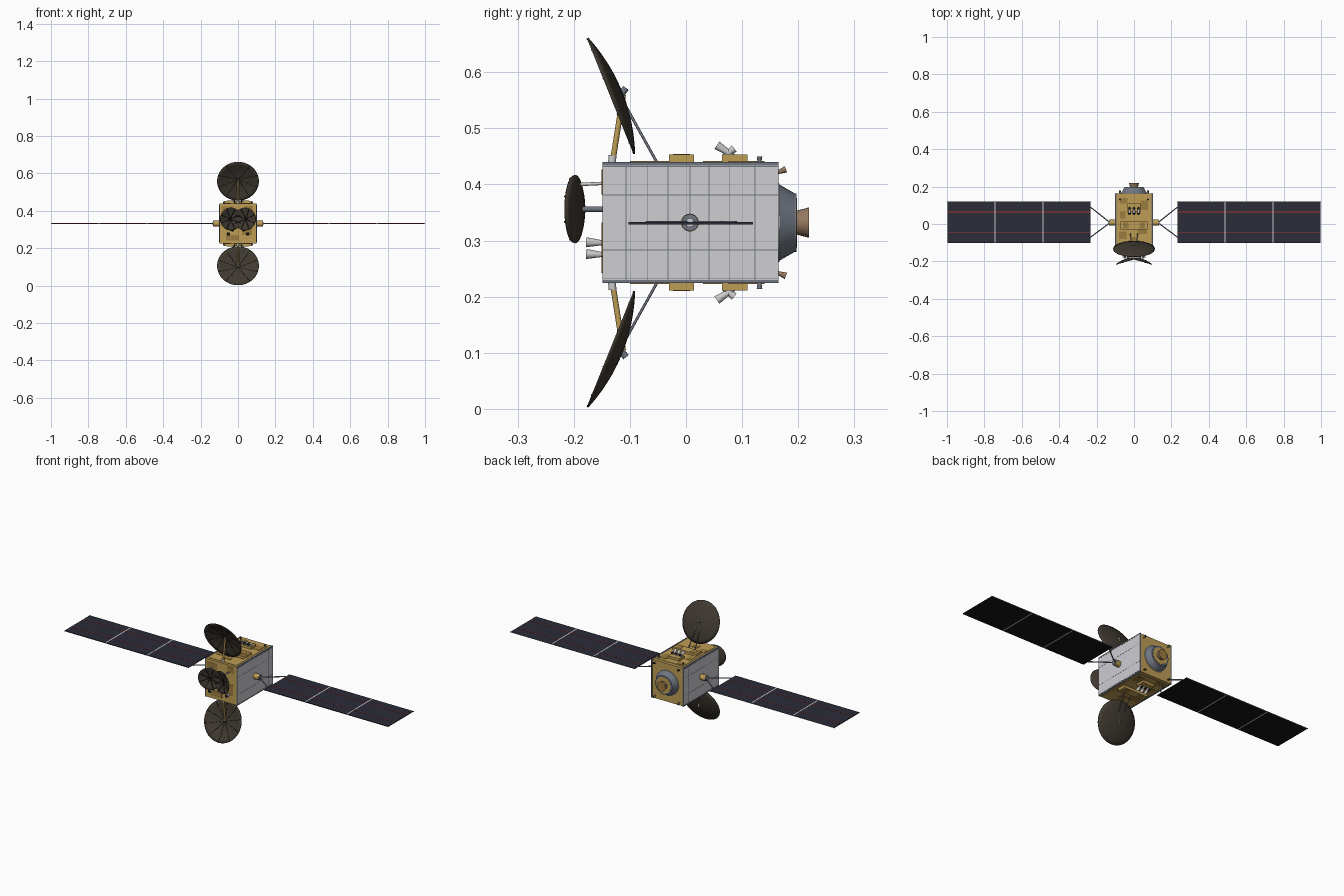
import bpy, bmesh, math
from mathutils import Vector

if "Cube" in bpy.data.objects:
    bpy.data.objects.remove(bpy.data.objects["Cube"], do_unlink=True)


def material(name, r, g, b):
    m = bpy.data.materials.new(name)
    m.use_nodes = True
    m.diffuse_color = (r, g, b, 1)
    m.node_tree.nodes["Principled BSDF"].inputs["Base Color"].default_value = (r, g, b, 1)
    return m


GOLD = material("gold foil", .52, .34, .09)
BRONZE = material("dark gold foil", .33, .2, .05)
PANEL = material("pale grey radiator", .62, .62, .65)
STEEL = material("blue grey metal", .16, .18, .22)
CELL = material("solar cell navy", .025, .025, .04)
BLACK = material("black", .008, .008, .008)
DISH = material("dark brown mesh", .05, .041, .03)
NOZZLE = material("nozzle brown", .3, .19, .12)
SILVER = material("silver", .6, .6, .6)
RED = material("red", .4, .04, .04)

ZC = .332  # height of the body axis


def finish(name, bm, *mats):
    me = bpy.data.meshes.new(name)
    bm.to_mesh(me)
    bm.free()
    for m in mats:
        me.materials.append(m)
    ob = bpy.data.objects.new(name, me)
    bpy.context.collection.objects.link(ob)
    return ob


def box(name, centre, size, *mats, rule=None):
    bm = bmesh.new()
    bmesh.ops.create_cube(bm, size=1)
    for v in bm.verts:
        v.co = Vector(a * b + c for a, b, c in zip(v.co, size, centre))
    bm.normal_update()
    if rule:
        for f in bm.faces:
            f.material_index = rule(f)
    return finish(name, bm, *mats)


def rod(name, a, b, r1, mat, r2=None, sides=12, mouth=None):
    """Round bar or cone from a to b, with an optional coloured end disc."""
    a, b = Vector(a), Vector(b)
    d = b - a
    bm = bmesh.new()
    bmesh.ops.create_cone(bm, cap_ends=True, segments=sides, radius1=r1,
                          radius2=r1 if r2 is None else r2, depth=d.length)
    bm.normal_update()
    for f in bm.faces:
        f.smooth = len(f.verts) == 4
        f.material_index = int(f.normal.z > .95 and mouth is not None)
    turn = d.to_track_quat('Z', 'Y')
    for v in bm.verts:
        v.co = turn @ v.co + (a + b) / 2
    return finish(name, bm, *([mat, mouth] if mouth else [mat]))


def dish(name, centre, facing, radius, depth, ribs, rib_size):
    """Parabolic reflector with raised radial ribs on its hollow side."""
    centre = Vector(centre)
    turn = Vector(facing).to_track_quat('Z', 'Y')

    def point(t, ang, lift=0):
        p = Vector((radius * t * math.cos(ang), radius * t * math.sin(ang), depth * (t * t - 1) + lift))
        return turn @ p + centre
    bm = bmesh.new()
    n, rings = 40, 6
    hub = bm.verts.new(point(0, 0))
    prev = None
    for i in range(1, rings + 1):
        ring = [bm.verts.new(point(i / rings, math.tau * k / n)) for k in range(n)]
        for k in range(n):
            j = (k + 1) % n
            bm.faces.new([prev[k], ring[k], ring[j], prev[j]] if prev else [hub, ring[k], ring[j]])
        prev = ring
    for f in bm.faces:
        f.smooth = True
    ob = finish(name, bm, DISH)
    mod = ob.modifiers.new("shell", 'SOLIDIFY')
    mod.thickness = .003
    mod.offset = -1
    # ribs as bevelled curves
    cu = bpy.data.curves.new(name + "_ribs", 'CURVE')
    cu.dimensions = '3D'
    cu.bevel_depth = rib_size
    cu.bevel_resolution = 1
    for k in range(ribs):
        sp = cu.splines.new('POLY')
        sp.points.add(rings)
        for i, p in enumerate(sp.points):
            p.co = (*point(i / rings, math.tau * (k + .5) / ribs, .0005), 1)
    cu.materials.append(BLACK)
    bpy.context.collection.objects.link(bpy.data.objects.new(name + "_ribs", cu))


# Main body
box("body", (0, .007, ZC), (.19, .312, .212), GOLD)

# Front and rear foil patches
for i, (x, dz, w, h) in enumerate([(-.055, .07, .06, .04), (.05, -.03, .05, .06),
                                   (-.03, -.075, .07, .03), (.06, .08, .04, .03)]):
    box(f"front_patch_{i}", (x, -.149, ZC + dz), (w, .004, h), BRONZE)

# Radiator sides, wing drive and solar wings
for s, side in ((1, "left"), (-1, "right")):
    box(f"{side}_panel_frame", (s * .096, .008, ZC), (.006, .314, .216), STEEL)
    box(f"{side}_radiator", (s * .0985, .008, ZC), (.003, .312, .204), PANEL)
    for y in (-.107, -.069, -.032, .007, .041, .078, .123):
        box(f"{side}_seam", (s * .1, y, ZC), (.0008, .0015, .204), STEEL)
    for dz in (-.1, -.049, .049, .1):
        box(f"{side}_seam", (s * .1, .008, ZC + dz), (.0008, .312, .0015), STEEL)
    rod(f"{side}_drive", (s * .098, .007, ZC), (s * .13, .007, ZC), .016, GOLD, sides=20)
    rod(f"{side}_drive_cap", (s * .128, .007, ZC), (s * .134, .007, ZC), .015, STEEL, sides=20)
    rod(f"{side}_drive_pin", (s * .13, .007, ZC), (s * .137, .007, ZC), .008, PANEL, sides=16)
    for y in (-.07, .09):
        rod(f"{side}_yoke", (s * .128, .007, ZC), (s * .232, y, ZC), .003, STEEL, sides=8)
    width = .77 / 3
    for k in range(3):
        x = s * (.23 + width * (k + .5))
        box(f"{side}_solar_panel", (x, .008, ZC - .001), (width - .006, .221, .004), CELL, BLACK,
            rule=lambda f: int(f.normal.z < -.5))
        for y in (-.043, .064):
            box(f"{side}_red_line", (x, y, ZC + .0015), (width - .006, .003, .001), RED)
        box(f"{side}_panel_edge", (x, .1185, ZC - .001), (width, .002, .004), STEEL)
        if k:
            hx = s * (.23 + width * k)
            box(f"{side}_hinge", (hx, .008, ZC - .001), (.006, .221, .004), PANEL)

# Equipment and large reflectors, mirrored above and below the body
for s, end in ((1, "upper"), (-1, "lower")):
    def P(x, y, dz):
        return (x, y, ZC + s * dz)
    dish(f"{end}_reflector", P(0, -.135, .225), (0, -.93, -s * .375), .111, .02, 10, .0009)
    rod(f"{end}_boom", P(0, -.132, .1), P(0, -.112, .228), .005, GOLD)
    rod(f"{end}_boom_foot", P(0, -.132, .103), P(0, -.131, .12), .007, SILVER)
    for x in (-.02, .02):
        rod(f"{end}_brace", P(x, -.05, .104), P(x * .6, -.106, .205), .0025, STEEL, sides=8)
    rod(f"{end}_reflector_hinge", P(0, -.118, .225), P(0, -.107, .24), .006, STEEL)
    # foil deck and patches
    box(f"{end}_deck", P(0, .005, .106), (.17, .28, .004), GOLD)
    for x, y, w, d in ((-.06, -.06, .04, .04), (.045, -.04, .05, .025), (-.055, .125, .04, .03),
                       (.055, .1, .04, .05), (0, -.085, .04, .03), (-.06, .05, .03, .04)):
        box(f"{end}_patch", P(x, y, .108), (w, d, .003), BRONZE)
    box(f"{end}_equipment_box", P(0, -.008, .112), (.146, .044, .018), GOLD)
    for x in (-.045, .045):
        box(f"{end}_equipment_box_trim", P(x, -.008, .121), (.03, .03, .002), BRONZE)
    box(f"{end}_thruster_base", P(0, .087, .112), (.07, .046, .018), GOLD)
    # thruster cluster
    for x in (-.024, 0, .024):
        rod(f"{end}_thruster", P(x, .085, .118), P(x, .055, .138), .004, SILVER, .008, mouth=BLACK)
        rod(f"{end}_thruster", P(x, .068, .118), P(x, .086, .132), .004, SILVER, .007, mouth=BLACK)
    # small jets near the rear edge
    for x in (-.075, .075):
        rod(f"{end}_jet", P(x, .131, .105), P(x, .131, .118), .003, STEEL, .005, mouth=BLACK)
        rod(f"{end}_rear_jet", P(x, .162, .089), P(x, .178, .095), .003, NOZZLE, .006, mouth=BLACK)

# Twin front reflectors
for s, side in ((1, "left"), (-1, "right")):
    dish(f"{side}_front_reflector", (s * .037, -.2, .356), (-s * .28, -.96, 0), .06, .012, 8, .0018)
    rod(f"{side}_front_pedestal", (s * .03, -.147, .356), (s * .034, -.187, .356), .005, STEEL)
    rod(f"{side}_front_strut", (s * .055, -.147, .402), (s * .048, -.188, .4), .003, SILVER)
    # feed horns
    for x, z in ((.03, .297), (.052, .276)):
        rod(f"{side}_feed_horn", (s * x, -.147, z - .001), (s * x, -.178, z), .004, SILVER, .009,
            mouth=BLACK)

# Rear adapter cone and main engine
rod("adapter_ring", (0, .162, ZC), (0, .167, ZC), .07, PANEL, sides=40)
rod("adapter_cone", (0, .166, ZC), (0, .194, ZC), .068, STEEL, .052, sides=40)
rod("adapter_rim", (0, .193, ZC), (0, .197, ZC), .052, STEEL, sides=40)
rod("engine_shield", (0, .195, ZC), (0, .198, ZC), .044, GOLD, sides=32)
rod("main_engine", (0, .196, ZC), (0, .219, ZC), .021, NOZZLE, .027, sides=28, mouth=BRONZE)
